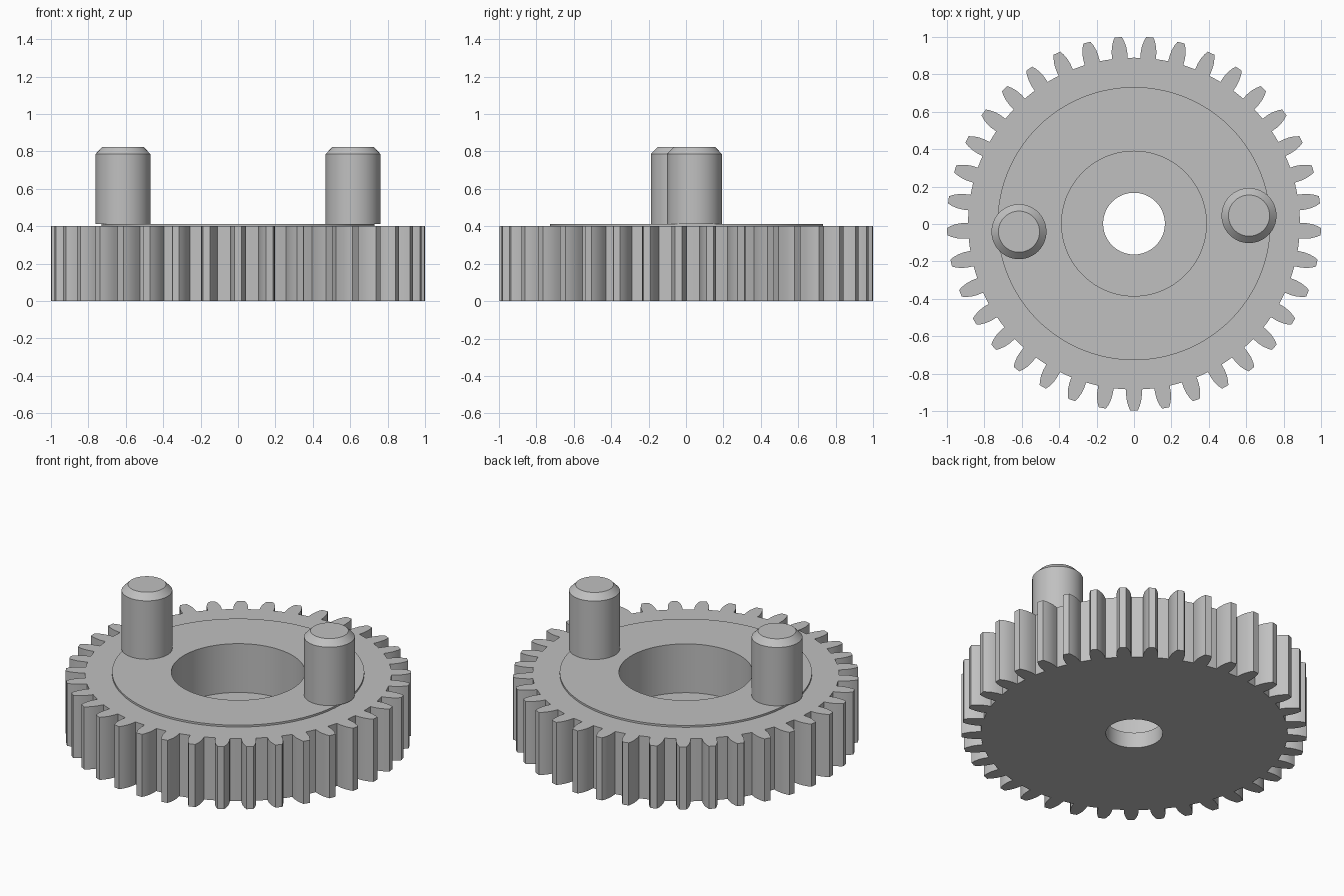
import bpy, bmesh
from math import sin, cos, pi, radians, tau

if "Cube" in bpy.data.objects:
    bpy.data.objects.remove(bpy.data.objects["Cube"])

GREY = (0.53, 0.53, 0.53, 1)
metal = bpy.data.materials.new("grey metal")
metal.use_nodes = True
metal.diffuse_color = GREY
metal.node_tree.nodes["Principled BSDF"].inputs["Base Color"].default_value = GREY

TEETH = 37
ROOT = 0.887
CENTRE_Y = 0.002


def finish(bm, name, location):
    """Turn a bmesh into a smooth-shaded object with crisp edges."""
    bmesh.ops.recalc_face_normals(bm, faces=bm.faces[:])
    mesh = bpy.data.meshes.new(name)
    bm.to_mesh(mesh)
    bm.free()
    mesh.materials.append(metal)
    obj = bpy.data.objects.new(name, mesh)
    obj.location = location
    bpy.context.collection.objects.link(obj)
    bpy.ops.object.select_all(action='DESELECT')
    obj.select_set(True)
    bpy.context.view_layer.objects.active = obj
    bpy.ops.object.shade_smooth_by_angle(angle=radians(25))
    return obj


def skin(columns):
    """Join a closed circle of closed cross-sections with quads."""
    bm = bmesh.new()
    rows = [[bm.verts.new(p) for p in col] for col in columns]
    for i, a in enumerate(rows):
        b = rows[(i + 1) % len(rows)]
        for j in range(len(a)):
            k = (j + 1) % len(a)
            bm.faces.new((a[j], b[j], b[k], a[k]))
    return bm


def tooth_outline():
    """Angle and radius of each point around the toothed rim."""
    # flank: radius, half angle in degrees
    flank = [(ROOT, 2.7), (0.92, 2.6), (0.95, 2.3), (0.98, 1.7), (1.0, 1.1)]
    pitch = tau / TEETH
    for t in range(TEETH):
        mid = -pi / 2 + t * pitch
        for r, half in flank:
            yield mid - radians(half), r
        for r, half in reversed(flank):
            yield mid + radians(half), r
        yield mid + pitch / 2, ROOT


# Gear wheel: bored hub, deep counterbore, thin raised face, toothed rim
columns = []
for angle, rim in tooth_outline():
    section = [(0.165, 0), (rim, 0), (rim, 0.4), (0.73, 0.4),
               (0.73, 0.412), (0.387, 0.412), (0.387, 0.1), (0.165, 0.1)]
    columns.append([(r * cos(angle), r * sin(angle), z) for r, z in section])
finish(skin(columns), "gear_wheel", (0, CENTRE_Y, 0))


# Two chamfered drive pins on opposite sides
def pin(name, x, y):
    bm = bmesh.new()
    profile = [(0.147, 0), (0.147, 0.373), (0.11, 0.411)]
    n = 64
    rings = [[bm.verts.new((r * cos(tau * i / n), r * sin(tau * i / n), z))
              for i in range(n)] for r, z in profile]
    for low, high in zip(rings, rings[1:]):
        for i in range(n):
            k = (i + 1) % n
            bm.faces.new((low[i], low[k], high[k], high[i]))
    bm.faces.new(rings[0])
    bm.faces.new(rings[-1])
    finish(bm, name, (x, y + CENTRE_Y, 0.413))


for side, s in (("left", 1), ("right", -1)):
    pin(side + "_pin", s * 0.615, s * 0.043)
